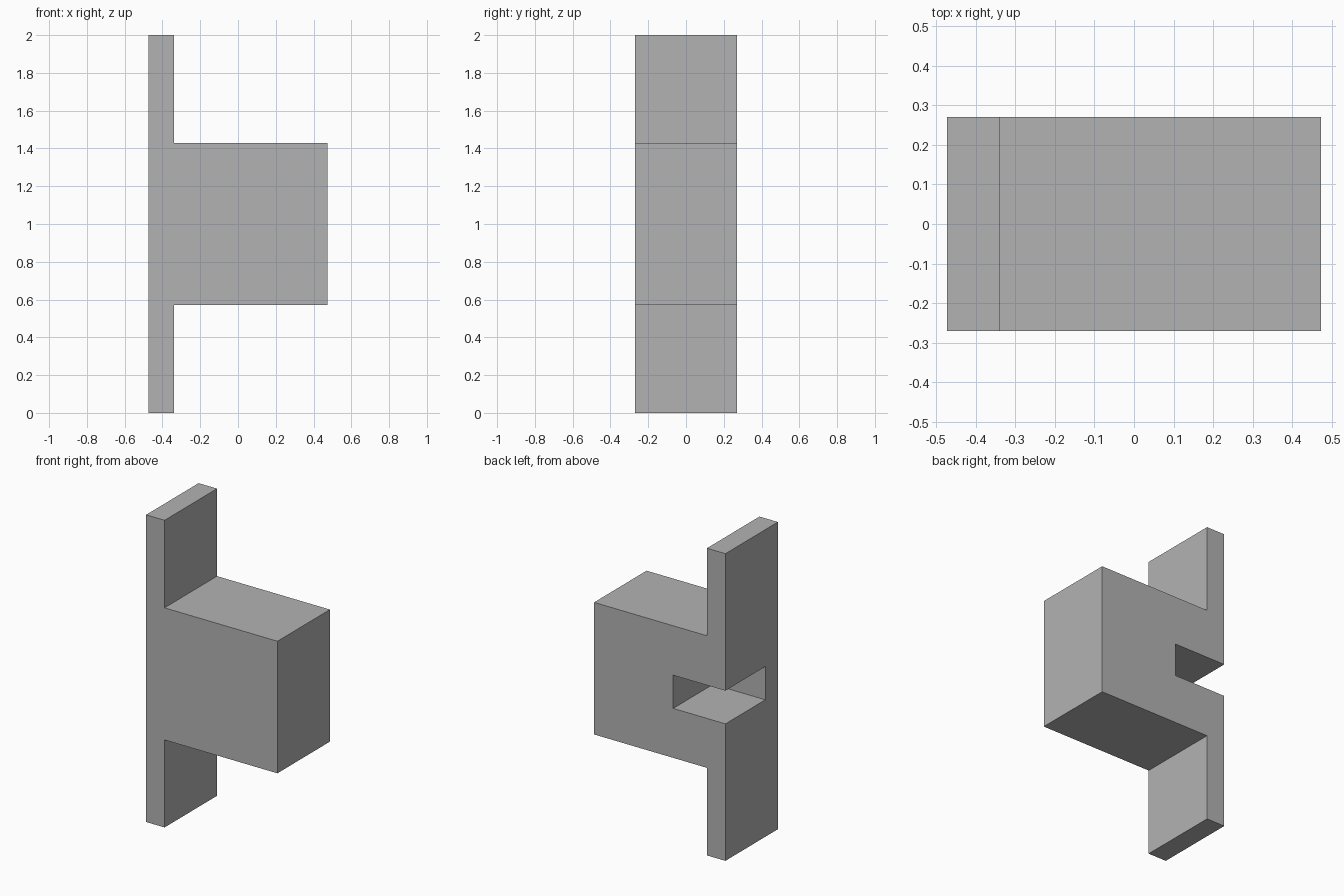
import bpy
import bmesh

old = bpy.data.objects.get("Cube")
if old:
    bpy.data.objects.remove(old, do_unlink=True)

# Single grey finish
grey = bpy.data.materials.new("plain grey")
grey.use_nodes = True
COLOUR = (0.45, 0.45, 0.45, 1)
grey.diffuse_color = COLOUR
grey.node_tree.nodes["Principled BSDF"].inputs["Base Color"].default_value = COLOUR


def prism(name, profile, y_front, y_back):
    """Extrude an (x, z) outline from y_front to y_back."""
    bm = bmesh.new()
    face = bm.faces.new([bm.verts.new((x, y_front, z)) for x, z in profile])
    new = bmesh.ops.extrude_face_region(bm, geom=[face])["geom"]
    verts = [g for g in new if isinstance(g, bmesh.types.BMVert)]
    bmesh.ops.translate(bm, verts=verts, vec=(0, y_back - y_front, 0))
    bmesh.ops.recalc_face_normals(bm, faces=bm.faces)
    mesh = bpy.data.meshes.new(name)
    bm.to_mesh(mesh)
    bm.free()
    mesh.materials.append(grey)
    obj = bpy.data.objects.new(name, mesh)
    bpy.context.collection.objects.link(obj)
    return obj


# Mounting plate and block as one solid, mirrored about mid height
HALF_WIDTH, HALF_DEPTH, MID = 0.473, 0.27, 1.0
PLATE_X, BLOCK_HALF = -0.34, 0.43
upper = [(HALF_WIDTH, MID + BLOCK_HALF), (PLATE_X, MID + BLOCK_HALF),
         (PLATE_X, 2 * MID), (-HALF_WIDTH, 2 * MID)]
lower = [(x, 2 * MID - z) for x, z in reversed(upper)]
body = prism("plate_and_block", upper + lower, -HALF_DEPTH, HALF_DEPTH)

# Notch open to the plate side and the back
NOTCH_X, NOTCH_Y, NOTCH_HALF = -0.097, -0.14, 0.108
cutter = prism("notch_cutter",
               [(-1, MID - NOTCH_HALF), (NOTCH_X, MID - NOTCH_HALF),
                (NOTCH_X, MID + NOTCH_HALF), (-1, MID + NOTCH_HALF)],
               NOTCH_Y, 1)
cutter.hide_render = True
cutter.hide_viewport = True
cutter.display_type = 'WIRE'

cut = body.modifiers.new("notch", 'BOOLEAN')
cut.operation = 'DIFFERENCE'
cut.solver = 'EXACT'
cut.object = cutter
